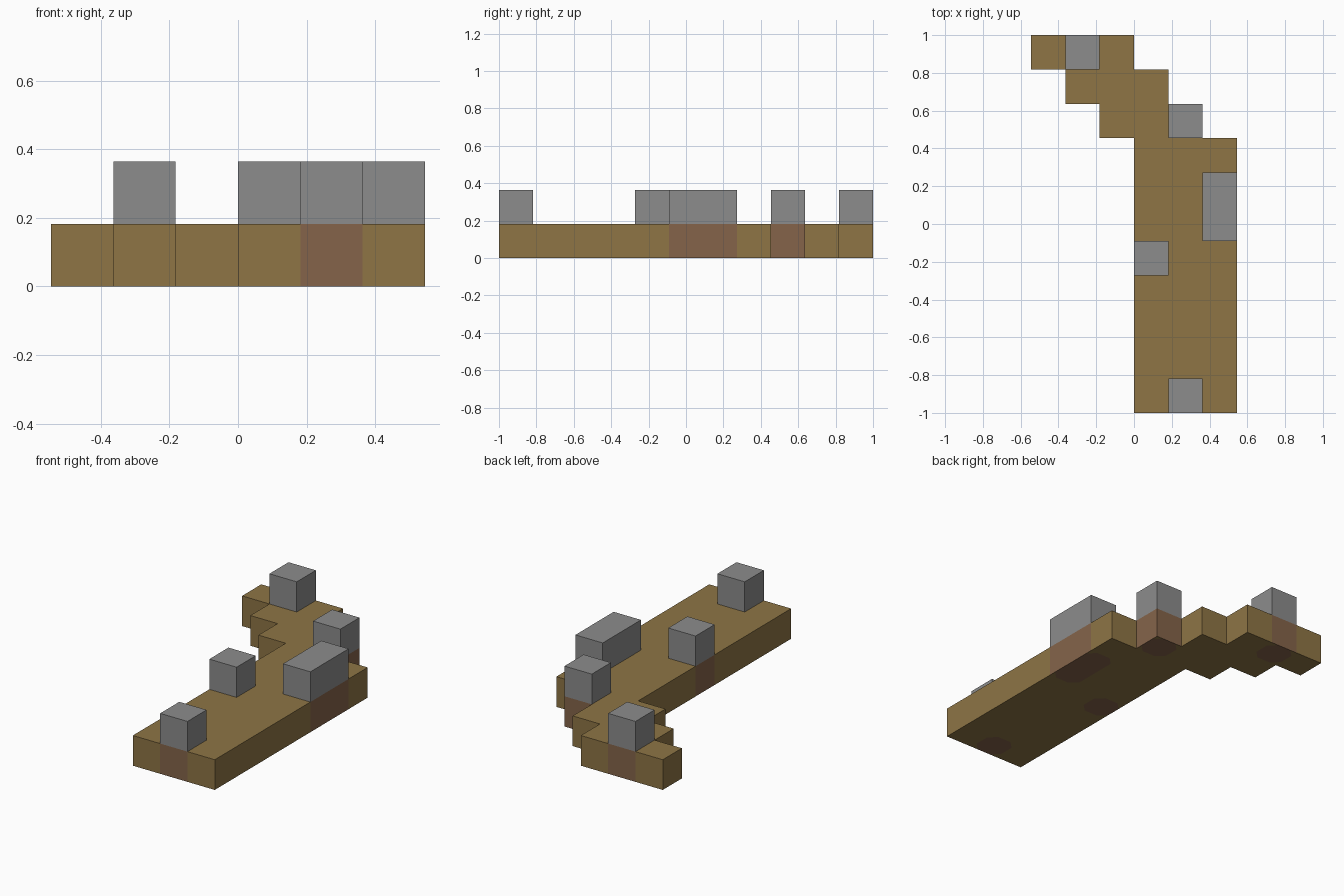
import bpy
import bmesh
from mathutils import Vector

cube = bpy.data.objects.get("Cube")
if cube:
    bpy.data.objects.remove(cube, do_unlink=True)

U = 2 / 11          # edge of one block
Y0 = -1.0           # front edge of the first row
CHAMFER = 0.25 * U  # clipped corners of the earth patches underneath


def material(name, rgb):
    linear = [((c / 255 + 0.055) / 1.055) ** 2.4 for c in rgb]
    mat = bpy.data.materials.new(name)
    mat.use_nodes = True
    mat.diffuse_color = (*linear, 1)
    bsdf = mat.node_tree.nodes["Principled BSDF"]
    bsdf.inputs["Base Color"].default_value = (*linear, 1)
    bsdf.inputs["Roughness"].default_value = 0.9
    return mat


wood = material("golden brown", (142, 117, 69))
earth = material("reddish earth", (133, 100, 74))
stone = material("stone grey", (140, 140, 140))


def finish(name, bm, mats):
    mesh = bpy.data.meshes.new(name)
    bm.to_mesh(mesh)
    bm.free()
    for mat in mats:
        mesh.materials.append(mat)
    obj = bpy.data.objects.new(name, mesh)
    bpy.context.collection.objects.link(obj)


# Each stone: name, column, row, length in rows
stones = [
    ("front_stone", 1, 0, 1),
    ("inner_stone", 0, 4, 1),
    ("long_stone", 2, 5, 2),
    ("bend_stone", 1, 8, 1),
    ("end_stone", -2, 10, 1),
]
# First column of every row; each row is three blocks wide
row_starts = [0] * 8 + [-1, -2, -3]


def corners(col, row, length):
    return (Vector((col * U, Y0 + row * U, 0)),
            Vector(((col + 1) * U, Y0 + (row + length) * U, 0)))


def inside(point, low, high, margin=1e-4):
    return (low.x - margin < point.x < high.x + margin
            and low.y - margin < point.y < high.y + margin)


# Slab: a sheet of blocks extruded upwards as one solid
bm = bmesh.new()
for row, start in enumerate(row_starts):
    for col in range(start, start + 3):
        low, high = corners(col, row, 1)
        bm.faces.new([bm.verts.new(p) for p in (
            low, (high.x, low.y, 0), high, (low.x, high.y, 0))])
bmesh.ops.remove_doubles(bm, verts=bm.verts, dist=1e-4)
result = bmesh.ops.extrude_face_region(bm, geom=bm.faces[:], use_keep_orig=True)
top = [v for v in result["geom"] if isinstance(v, bmesh.types.BMVert)]
bmesh.ops.translate(bm, verts=top, vec=(0, 0, U))
bmesh.ops.recalc_face_normals(bm, faces=bm.faces)

# Earth under every stone: full sides, clipped patch on the underside
for _, col, row, length in stones:
    low, high = corners(col, row, length)
    cuts = [(Vector((x, y, 0)), Vector((sx, sy, 0)))
            for x, sx in ((low.x, -1), (high.x, 1))
            for y, sy in ((low.y, -1), (high.y, 1))]
    for corner, out in cuts:
        faces = [f for f in bm.faces
                 if f.calc_center_median().z < 1e-4
                 and inside(f.calc_center_median(), low, high)]
        edges = {e for f in faces for e in f.edges}
        verts = {v for f in faces for v in f.verts}
        plane = corner - out * CHAMFER / 2
        bmesh.ops.bisect_plane(bm, geom=[*faces, *edges, *verts],
                               plane_co=plane, plane_no=out, dist=1e-5)
    for f in bm.faces:
        c = f.calc_center_median()
        if c.z > U - 1e-4 or not inside(c, low, high):
            continue
        clipped = any((c - corner).dot(out) > -CHAMFER for corner, out in cuts)
        if c.z > 1e-4 or not clipped:
            f.material_index = 1
finish("path_slab", bm, [wood, earth])

# Stones standing on the slab
for name, col, row, length in stones:
    low, high = corners(col, row, length)
    bm = bmesh.new()
    bmesh.ops.create_cube(bm, size=1)
    bmesh.ops.scale(bm, verts=bm.verts, vec=(U, length * U, U))
    centre = (low + high) / 2 + Vector((0, 0, 1.5 * U))
    bmesh.ops.translate(bm, verts=bm.verts, vec=centre)
    finish(name, bm, [stone])
